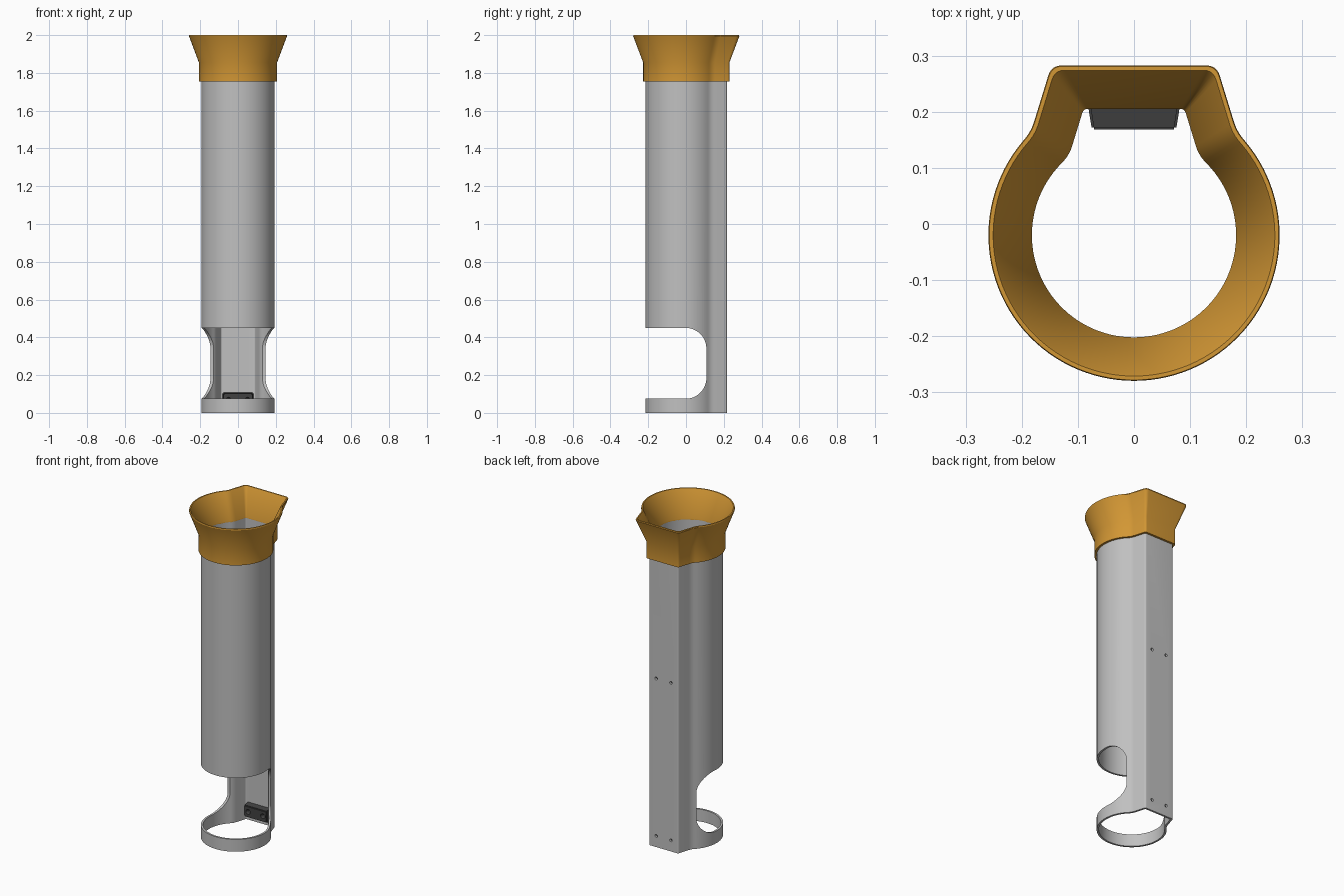
import bpy, bmesh, math
from mathutils import Vector, Matrix

if "Cube" in bpy.data.objects:
    bpy.data.objects.remove(bpy.data.objects["Cube"])

BORE = 0.182          # inner radius of the round part
AXIS = -0.02          # y of the round part's axis
BACK = 0.205          # inner y of the flat back
SLOPE = 0.307         # sideways slope of the flanks
WALL = 0.012
HOLE_HEIGHTS = (0.068, 1.03)


def material(name, color):
    m = bpy.data.materials.new(name)
    m.use_nodes = True
    m.diffuse_color = (*color, 1)
    m.node_tree.nodes["Principled BSDF"].inputs["Base Color"].default_value = (*color, 1)
    return m


grey = material("light grey", (0.53, 0.53, 0.53))
amber = material("amber", (0.65, 0.31, 0.035))
charcoal = material("charcoal", (0.055, 0.055, 0.055))


def finish(name, bm, mat=None):
    bmesh.ops.recalc_face_normals(bm, faces=bm.faces)
    mesh = bpy.data.meshes.new(name)
    bm.to_mesh(mesh)
    bm.free()
    ob = bpy.data.objects.new(name, mesh)
    bpy.context.collection.objects.link(ob)
    if mat:
        mesh.materials.append(mat)
    return ob


def activate(ob):
    bpy.ops.object.select_all(action='DESELECT')
    ob.select_set(True)
    bpy.context.view_layer.objects.active = ob


def smooth(ob):
    activate(ob)
    bpy.ops.object.shade_smooth_by_angle(angle=math.radians(30))


def cut(ob, cutter):
    cutter.hide_render = True
    mod = ob.modifiers.new("cut", 'BOOLEAN')
    mod.object = cutter
    mod.operation = 'DIFFERENCE'
    mod.solver = 'EXACT'
    activate(ob)
    bpy.ops.object.modifier_apply(modifier=mod.name)
    bpy.data.objects.remove(cutter)


def bend(a, p, b, steps=5):
    """Rounded corner at p, from a to b."""
    return [a * (1 - t) ** 2 + p * 2 * t * (1 - t) + b * t * t
            for t in (i / steps for i in range(steps + 1))]


def section(d):
    """Keyhole outline: circle plus tapered flat back, offset outward by d."""
    r, yb, k = BORE + d, BACK + d, SLOPE
    lean = math.sqrt(1 + k * k)
    b = 0.09 + d * lean + (BACK - AXIS) * k
    v = (b * k + math.sqrt((b * k) ** 2 - lean ** 2 * (b * b - r * r))) / lean ** 2
    joint = Vector((b - k * v, AXIS + v))
    corner = Vector((b - k * (yb - AXIS), yb))
    along = (corner - joint).normalized()
    trim, soft = 0.02, 0.007 + 0.15 * d
    end = math.atan2(v, joint.x) - trim / r
    n = 40
    arc = [Vector((r * math.cos(a), AXIS + r * math.sin(a)))
           for a in (-math.pi / 2 + (end + math.pi / 2) * i / n for i in range(n + 1))]
    half = arc[:-1] + bend(arc[-1], joint, joint + along * trim)
    half += bend(corner - along * soft, corner, corner - Vector((soft, 0)))
    return half + [Vector((-p.x, p.y)) for p in reversed(half[1:])]


def loft(name, rings, mat):
    """Closed wall swept through (offset, height) rings."""
    bm = bmesh.new()
    loops = [[bm.verts.new((p.x, p.y, z)) for p in section(d)] for d, z in rings]
    for i, lower in enumerate(loops):
        upper = loops[(i + 1) % len(loops)]
        for j in range(len(lower)):
            q = (j + 1) % len(lower)
            bm.faces.new((lower[j], lower[q], upper[q], upper[j]))
    return finish(name, bm, mat)


def hole_cutter(x, y, z, radius, depth, tip=None):
    bm = bmesh.new()
    bmesh.ops.create_cone(bm, cap_ends=True, segments=20, radius1=radius,
                          radius2=tip or radius, depth=depth,
                          matrix=Matrix.Translation((x, y, z)) @ Matrix.Rotation(-math.pi / 2, 4, 'X'))
    return finish("hole_cutter", bm)


# Tube
tube = loft("tube", [(0, 0), (WALL, 0), (WALL, 1.84), (0, 1.84)], grey)

# Front opening with rounded back corners
low, high, deep, rad = 0.075, 0.45, 0.108, 0.11
outline = [(-0.4, low)]
for cz, start in ((low + rad, -90), (high - rad, 0)):
    for i in range(17):
        a = math.radians(start + 90 * i / 16)
        outline.append((deep - rad + rad * math.cos(a), cz + rad * math.sin(a)))
outline.append((-0.4, high))
bm = bmesh.new()
face = bm.faces.new([bm.verts.new((-0.4, y, z)) for y, z in outline])
grown = bmesh.ops.extrude_face_region(bm, geom=[face])["geom"]
bmesh.ops.translate(bm, vec=(0.8, 0, 0), verts=[g for g in grown if isinstance(g, bmesh.types.BMVert)])
cut(tube, finish("opening_cutter", bm))

# Screw holes in the flat back
for z in HOLE_HEIGHTS:
    for x in (-0.05, 0.05):
        cut(tube, hole_cutter(x, BACK, z, 0.009, 0.08))
smooth(tube)

# Flared collar
collar = loft("flared_collar", [
    (WALL, 1.755), (0.025, 1.755), (0.025, 1.855), (0.0775, 1.994), (0.076, 2.0),
    (0.069, 2.0), (0.066, 1.995), (0, 1.845), (0, 1.838), (WALL, 1.838)], amber)
smooth(collar)

# Mounting blocks behind the screw holes, tapered toward the front
for name, z in zip(("lower_mounting_block", "upper_mounting_block"), HOLE_HEIGHTS):
    bm = bmesh.new()
    bmesh.ops.create_cube(bm, size=1)
    for v in bm.verts:
        front = v.co.y < 0
        v.co = (v.co.x * (0.15 if front else 0.162),
                0.168 if front else BACK,
                z + v.co.z * (0.068 if front else 0.08))
    edges = [e for e in bm.edges if not all(v.co.y > 0.2 for v in e.verts)]
    bmesh.ops.bevel(bm, geom=edges, offset=0.004, segments=2, affect='EDGES')
    block = finish(name, bm, charcoal)
    for x in (-0.05, 0.05):
        cut(block, hole_cutter(x, 0.19, z, 0.009, 0.1))
        cut(block, hole_cutter(x, 0.17, z, 0.019, 0.02, 0.009))
    smooth(block)
